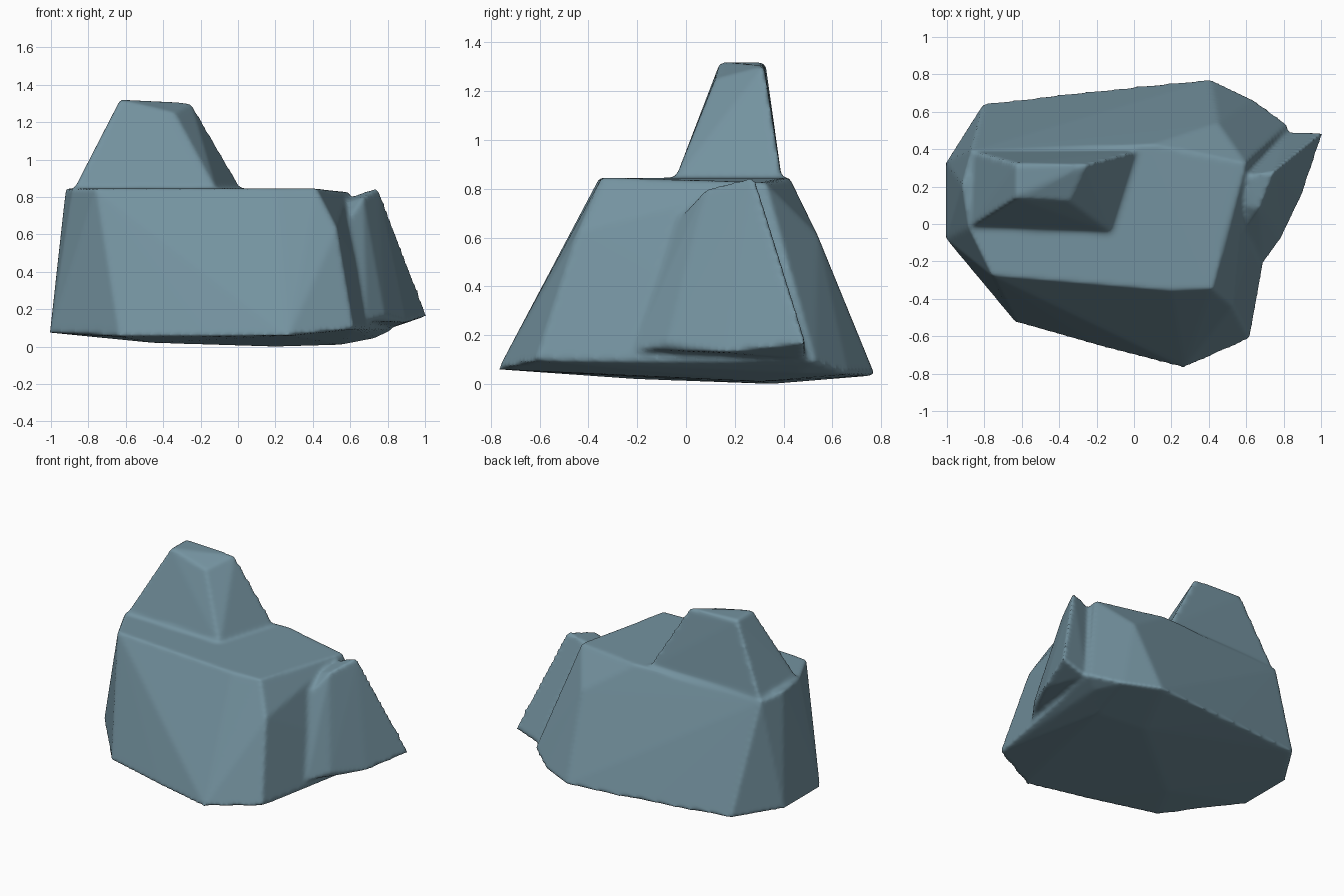
import bpy, bmesh, math


def stone(bm, points):
    """Add one convex stone from its corner points."""
    verts = [bm.verts.new(p) for p in points]
    bmesh.ops.convex_hull(bm, input=verts)
    loose = [v for v in bm.verts if not v.link_faces]
    bmesh.ops.delete(bm, geom=loose, context='VERTS')


bm = bmesh.new()

# Main boulder: underside, base outline, bulges, top outline
stone(bm, [
    (-0.45, -0.20, 0.02), (0.20, 0.35, 0.0), (0.55, 0.30, 0.01),
    (-1.005, 0.33, 0.075), (-1.005, -0.08, 0.075), (-0.635, -0.525, 0.055),
    (-0.16, -0.66, 0.055), (0.27, -0.77, 0.06), (0.62, -0.615, 0.095),
    (0.825, 0.53, 0.09), (0.73, 0.47, 0.045), (0.64, 0.665, 0.04),
    (0.41, 0.775, 0.035), (-0.20, 0.715, 0.05), (-0.805, 0.645, 0.07),
    (0.45, 0.54, 0.61), (0.53, -0.44, 0.63),
    (-0.76, -0.275, 0.845), (0.20, -0.355, 0.845), (0.42, -0.345, 0.845),
    (-0.885, -0.02, 0.845), (-0.92, 0.21, 0.845),
    (-0.87, 0.395, 0.825), (0.10, 0.425, 0.845), (0.60, 0.325, 0.825)])

# Tapered spire on top
stone(bm, [
    (-0.885, -0.02, 0.825), (-0.11, -0.05, 0.825), (0.03, 0.395, 0.825),
    (-0.865, 0.39, 0.81),
    (-0.63, 0.14, 1.32), (-0.34, 0.12, 1.25),
    (-0.25, 0.32, 1.302), (-0.63, 0.325, 1.318)])

# Stone leaning on the right side
stone(bm, [
    (1.012, 0.492, 0.165), (0.90, 0.16, 0.13), (0.785, -0.08, 0.165),
    (0.82, 0.495, 0.10), (0.55, 0.40, 0.12), (0.60, -0.20, 0.14),
    (0.69, -0.21, 0.14), (0.75, 0.28, 0.85), (0.67, 0.08, 0.80),
    (0.60, 0.26, 0.80), (0.50, 0.12, 0.74), (0.56, -0.08, 0.62)])

bmesh.ops.recalc_face_normals(bm, faces=bm.faces[:])
mesh = bpy.data.meshes.new("rock_cluster")
bm.to_mesh(mesh)
bm.free()
rock = bpy.data.objects.new("rock_cluster", mesh)
bpy.context.collection.objects.link(rock)

# Slate colour
slate = bpy.data.materials.new("slate")
slate.diffuse_color = (0.175, 0.29, 0.35, 1)
mesh.materials.append(slate)

# Fuse the stones and wear the edges and joints soft
fuse = rock.modifiers.new("fuse", 'REMESH')
fuse.mode = 'VOXEL'
fuse.voxel_size = 0.015
fuse.use_smooth_shade = True
wear = rock.modifiers.new("wear", 'SMOOTH')
wear.factor = 0.5
wear.iterations = 4
